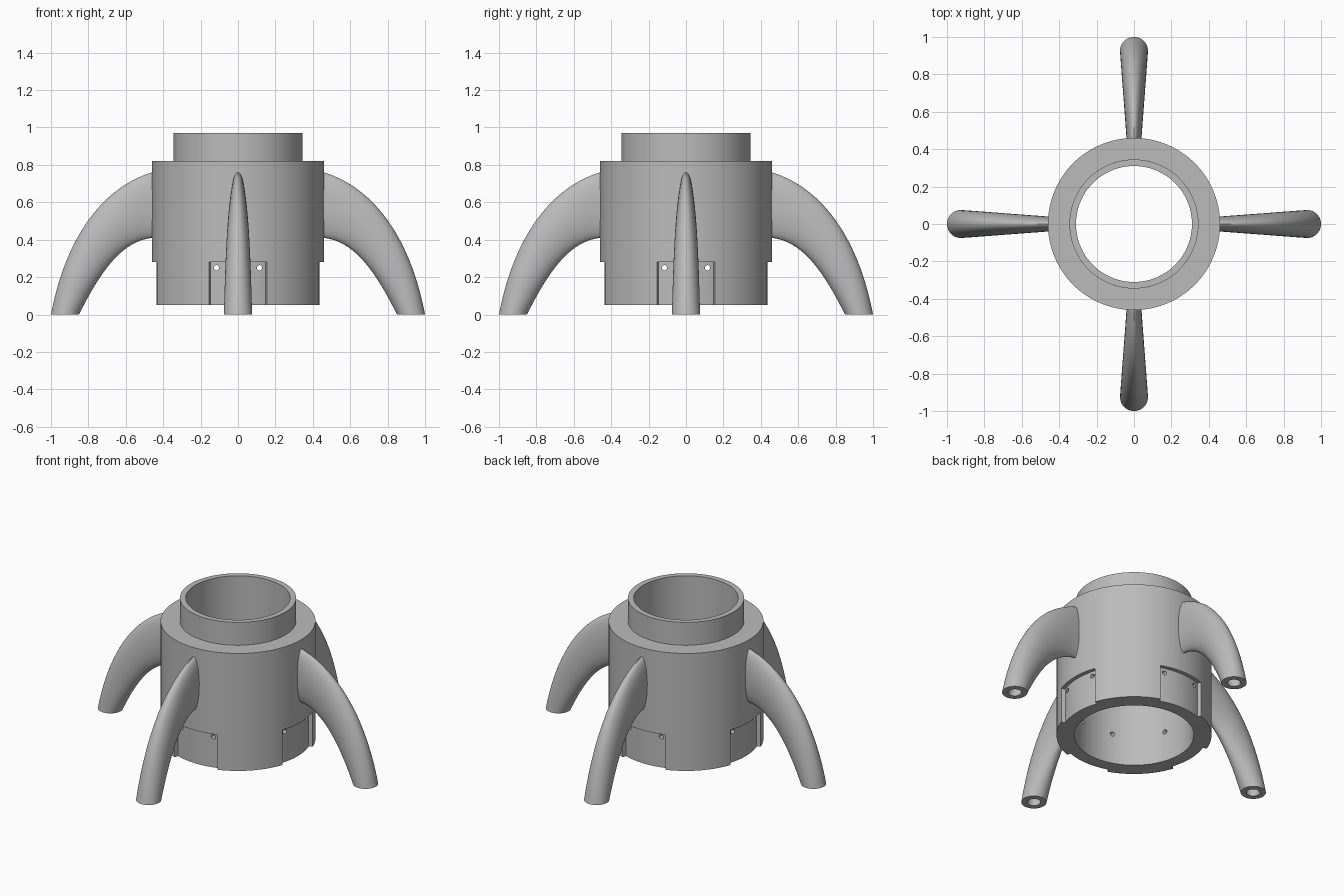
import bpy, bmesh
from math import sin, cos, pi, radians
from mathutils import Vector, Matrix

cube = bpy.data.objects.get("Cube")
if cube:
    bpy.data.objects.remove(cube, do_unlink=True)

grey = bpy.data.materials.new("plain grey")
grey.use_nodes = True
colour = (0.5, 0.5, 0.5, 1)
grey.diffuse_color = colour
grey.node_tree.nodes["Principled BSDF"].inputs["Base Color"].default_value = colour


def finish(bm, name):
    bmesh.ops.recalc_face_normals(bm, faces=bm.faces)
    mesh = bpy.data.meshes.new(name)
    bm.to_mesh(mesh)
    bm.free()
    mesh.materials.append(grey)
    ob = bpy.data.objects.new(name, mesh)
    bpy.context.collection.objects.link(ob)
    return ob


def select_only(ob):
    bpy.ops.object.select_all(action="DESELECT")
    ob.select_set(True)
    bpy.context.view_layer.objects.active = ob


def bridge(bm, a, b):
    n = len(a)
    for i in range(n):
        j = (i + 1) % n
        bm.faces.new((a[i], a[j], b[j], b[i]))


def lathe(bm, profile, start=0.0, sweep=2 * pi, steps=120):
    """Turn a closed (radius, z) profile about the z axis, fully or in part."""
    full = sweep > 6.28
    rings = []
    for k in range(steps if full else steps + 1):
        a = start + sweep * k / steps
        rings.append([bm.verts.new((r * cos(a), r * sin(a), z)) for r, z in profile])
    for a, b in zip(rings, rings[1:]):
        bridge(bm, a, b)
    if full:
        bridge(bm, rings[-1], rings[0])
    else:
        bm.faces.new(rings[0])
        bm.faces.new(rings[-1])


def cut(ob, cutter):
    cutter.hide_render = True
    mod = ob.modifiers.new("cut", "BOOLEAN")
    mod.operation = "DIFFERENCE"
    mod.solver = "EXACT"
    mod.object = cutter
    select_only(ob)
    bpy.ops.object.modifier_apply(modifier=mod.name)
    bpy.data.objects.remove(cutter, do_unlink=True)


# Hollow body with a raised collar and a wider bore below
bm = bmesh.new()
lathe(bm, [(0.355, 0.05), (0.46, 0.05), (0.46, 0.82), (0.345, 0.82),
           (0.345, 0.97), (0.31, 0.97), (0.31, 0.68), (0.355, 0.68)])
body = finish(bm, "body")

# Shallow recesses around the lower edge, one below each leg
bm = bmesh.new()
half = radians(19.8)
for k in range(4):
    lathe(bm, [(0.435, -0.1), (0.6, -0.1), (0.6, 0.28), (0.435, 0.28)],
          k * pi / 2 - half, 2 * half, 14)
cut(body, finish(bm, "recess_cutter"))

# Two small screw holes in each recess
bm = bmesh.new()
for k in range(4):
    for side in (-0.115, 0.115):
        place = (Matrix.Rotation(k * pi / 2, 4, "Z")
                 @ Matrix.Translation((0.4, side, 0.25))
                 @ Matrix.Rotation(pi / 2, 4, "Y"))
        bmesh.ops.create_cone(bm, cap_ends=True, segments=20, radius1=0.014,
                              radius2=0.014, depth=0.24, matrix=place)
cut(body, finish(bm, "hole_cutter"))


# Curved legs: elliptical section between an upper and a lower curve
def bezier(points, t):
    a, b, c, d = (Vector(p) for p in points)
    s = 1 - t
    return a * s**3 + b * 3 * s * s * t + c * 3 * s * t * t + d * t**3


UPPER = [(0.46, 0.76), (0.72, 0.68), (0.92, 0.42), (1.0, 0.0)]
LOWER = [(0.46, 0.41), (0.62, 0.39), (0.73, 0.24), (0.85, 0.0)]


def section(bm, t, shrink=1.0, sides=40):
    up, low = bezier(UPPER, t), bezier(LOWER, t)
    mid, axis = (up + low) / 2, (up - low) / 2
    width = 0.04 + 0.035 * (mid.x - 0.46) / 0.465
    if shrink < 1:
        axis = axis.normalized() * 0.075 * shrink
        width = 0.075 * shrink
    ring = []
    for i in range(sides):
        a = 2 * pi * i / sides
        p = mid + axis * cos(a)
        ring.append(bm.verts.new((p.x, width * sin(a), p.y)))
    return ring


def make_leg(name, angle):
    bm = bmesh.new()
    rings = [section(bm, k / 28) for k in range(29)]
    root = [bm.verts.new(v.co + Vector((-0.06, 0, 0))) for v in rings[0]]
    rings.insert(0, root)
    # Bore running up from the foot
    rings += [section(bm, 1 - k / 28, 0.53) for k in range(13)]
    for a, b in zip(rings, rings[1:]):
        bridge(bm, a, b)
    bm.faces.new(rings[0])
    bm.faces.new(rings[-1])
    bm.transform(Matrix.Rotation(angle, 4, "Z"))
    return finish(bm, name)


names = ("left_leg", "back_leg", "right_leg", "front_leg")
parts = [body] + [make_leg(n, k * pi / 2) for k, n in enumerate(names)]

for ob in parts:
    select_only(ob)
    bpy.ops.object.shade_smooth_by_angle(angle=radians(30))
